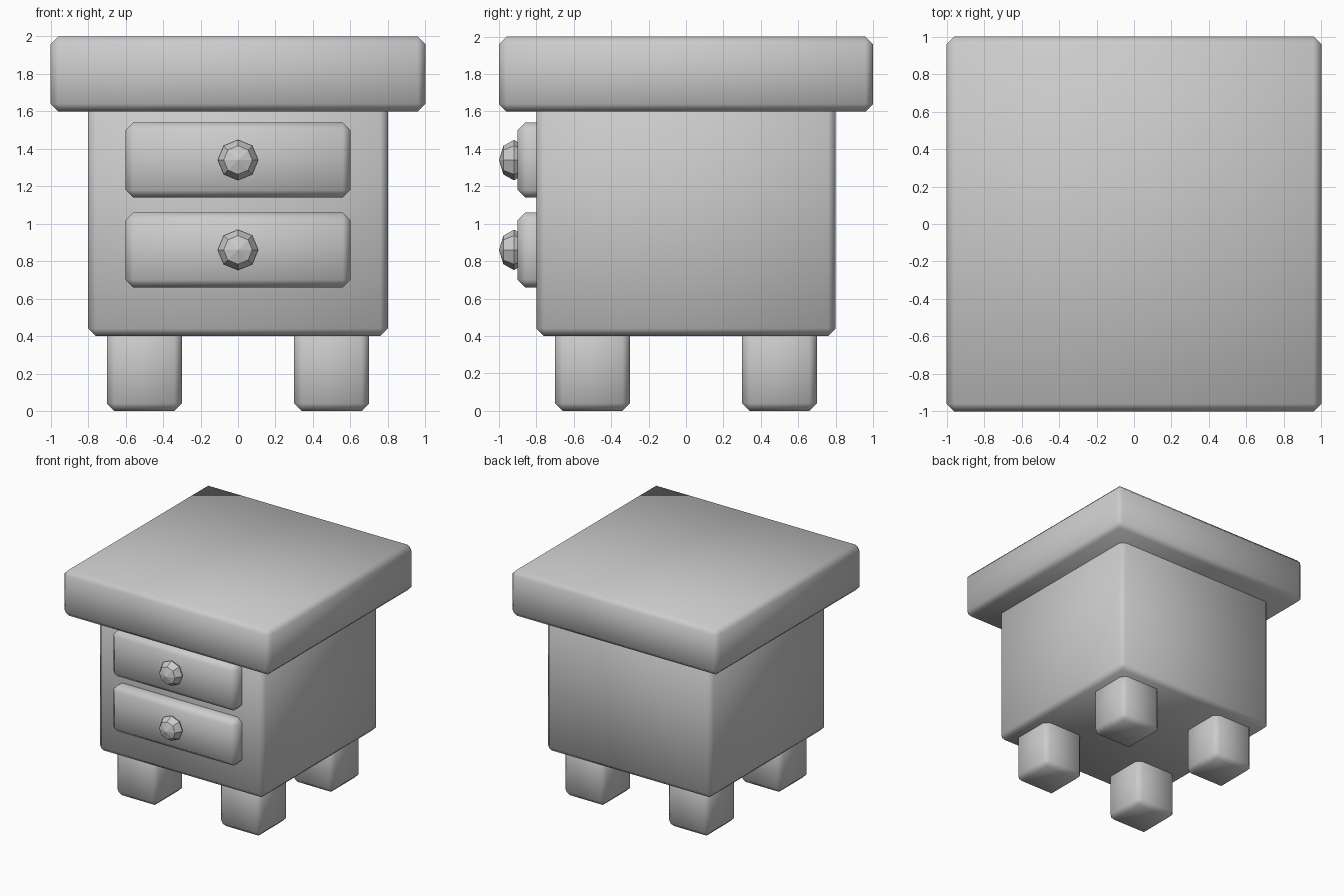
import bpy
from math import radians

if "Cube" in bpy.data.objects:
    bpy.data.objects.remove(bpy.data.objects["Cube"])


def box(name, lo, hi, bevel=0.04):
    """Softly shaded box with a single-segment chamfer, spanning lo to hi."""
    centre = [(a + b) / 2 for a, b in zip(lo, hi)]
    bpy.ops.mesh.primitive_cube_add(size=1, location=centre)
    ob = bpy.context.object
    ob.name = name
    ob.scale = [b - a for a, b in zip(lo, hi)]
    bpy.ops.object.transform_apply(location=False, rotation=False, scale=True)
    mod = ob.modifiers.new("chamfer", 'BEVEL')
    mod.width = bevel
    mod.segments = 1
    bpy.ops.object.shade_smooth()
    return ob


# table top and cabinet body (body runs up into the top)
box("table_top", (-1, -1, 1.6), (1, 1, 2))
box("cabinet_body", (-0.8, -0.8, 0.4), (0.8, 0.8, 1.7))

# four legs, running up into the body
for side, x in (("left", -0.5), ("right", 0.5)):
    for end, y in (("front", -0.5), ("back", 0.5)):
        box(f"{end}_{side}_leg", (x - 0.2, y - 0.2, 0), (x + 0.2, y + 0.2, 0.5))

# two drawer fronts with faceted knobs
for label, z in (("lower", 0.86), ("upper", 1.34)):
    box(f"{label}_drawer", (-0.6, -0.9, z - 0.2), (0.6, -0.72, z + 0.2))
    bpy.ops.mesh.primitive_uv_sphere_add(
        segments=8, ring_count=4, radius=0.108,
        location=(0, -0.92, z), rotation=(radians(90), 0, 0))
    knob = bpy.context.object
    knob.name = f"{label}_knob"
    knob.scale = (1, 1, 0.74)
    bpy.ops.object.shade_flat()
